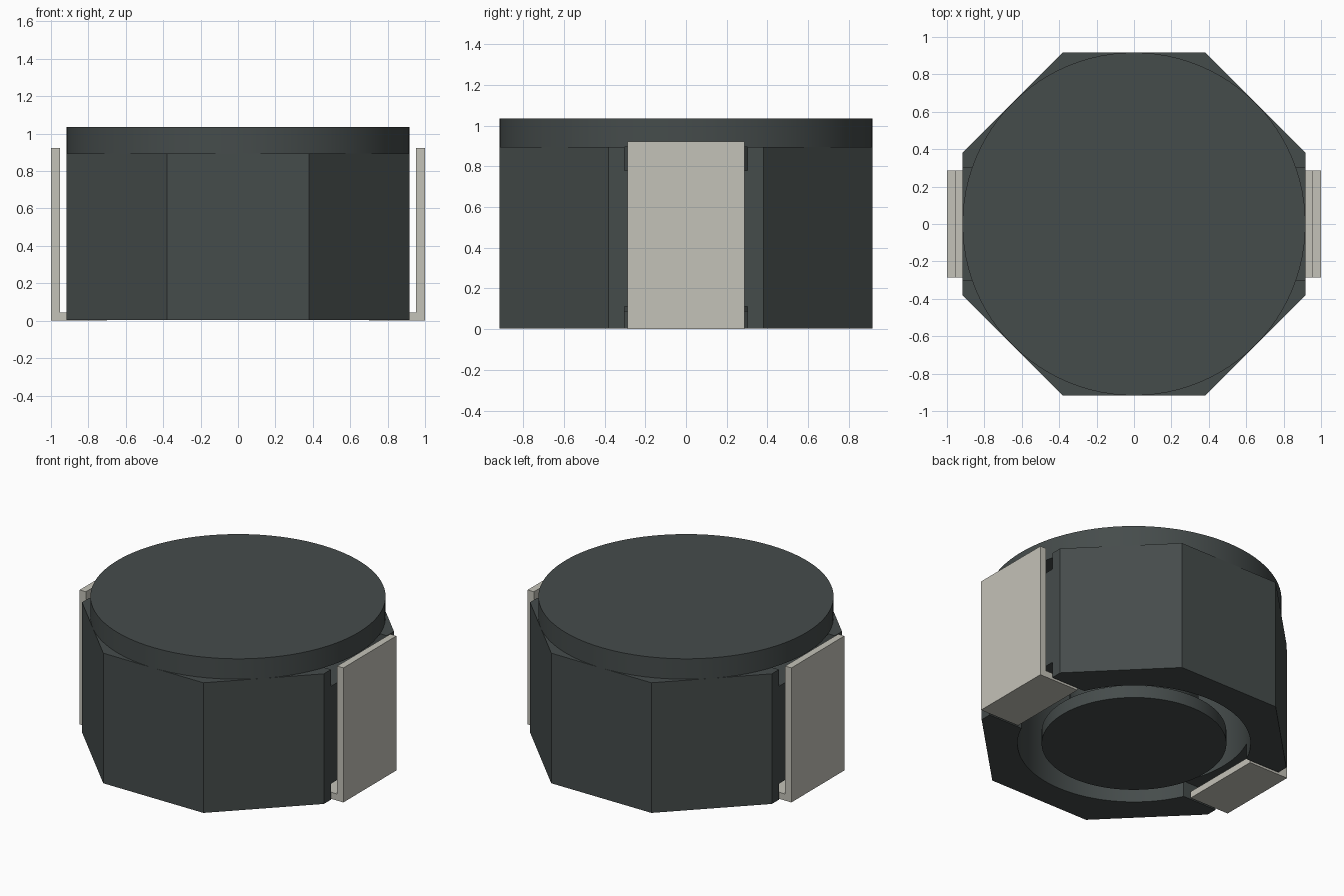
import bpy, bmesh, math

cube = bpy.data.objects.get("Cube")
if cube:
    bpy.data.objects.remove(cube, do_unlink=True)

APOTHEM = 0.917   # octagon half width and top disc radius
SHELL_TOP = 0.895


def material(name, rgb):
    m = bpy.data.materials.new(name)
    m.use_nodes = True
    m.diffuse_color = (*rgb, 1)
    bsdf = next(n for n in m.node_tree.nodes if n.type == 'BSDF_PRINCIPLED')
    bsdf.inputs["Base Color"].default_value = (*rgb, 1)
    return m


ferrite = material("dark ferrite", (0.060, 0.072, 0.071))
metal = material("tinned metal", (0.55, 0.54, 0.48))


def finish(name, bm, mat=None):
    bmesh.ops.recalc_face_normals(bm, faces=bm.faces)
    mesh = bpy.data.meshes.new(name)
    bm.to_mesh(mesh)
    bm.free()
    obj = bpy.data.objects.new(name, mesh)
    bpy.context.collection.objects.link(obj)
    if mat:
        mesh.materials.append(mat)
    return obj


def activate(obj):
    bpy.ops.object.select_all(action='DESELECT')
    obj.select_set(True)
    bpy.context.view_layer.objects.active = obj


def lathe(name, profile, mat, steps=96):
    """Revolve (radius, z) points, starting and ending on the axis."""
    bm = bmesh.new()
    verts = [bm.verts.new((r, 0, z)) for r, z in profile]
    edges = [bm.edges.new(p) for p in zip(verts, verts[1:])]
    bmesh.ops.spin(bm, geom=verts + edges, cent=(0, 0, 0), axis=(0, 0, 1),
                   angle=math.tau, steps=steps, use_duplicate=False)
    bmesh.ops.remove_doubles(bm, verts=bm.verts, dist=1e-5)
    return finish(name, bm, mat)


def prism(name, sides, radius, z0, z1, turn=0.0, mat=None):
    bm = bmesh.new()
    ring = [bm.verts.new((radius * math.cos(turn + i * math.tau / sides),
                          radius * math.sin(turn + i * math.tau / sides), z0))
            for i in range(sides)]
    face = bm.faces.new(ring)
    top = bmesh.ops.extrude_face_region(bm, geom=[face])["geom"]
    for v in top:
        if isinstance(v, bmesh.types.BMVert):
            v.co.z = z1
    return finish(name, bm, mat)


def box(name, lo, hi):
    bm = bmesh.new()
    bmesh.ops.create_cube(bm, size=1)
    for v in bm.verts:
        v.co = [(a + b) / 2 + c * (b - a) for a, b, c in zip(lo, hi, v.co)]
    return finish(name, bm)


def cut(obj, cutter):
    mod = obj.modifiers.new("cut", 'BOOLEAN')
    mod.operation, mod.solver, mod.object = 'DIFFERENCE', 'EXACT', cutter
    activate(obj)
    bpy.ops.object.modifier_apply(modifier=mod.name)
    bpy.data.objects.remove(cutter, do_unlink=True)


# Octagonal shell with a round bore and shallow channels at top and bottom
shell = prism("octagonal_shell", 8, APOTHEM / math.cos(math.pi / 8),
              0.003, SHELL_TOP, math.pi / 8, ferrite)
cut(shell, prism("bore_cutter", 96, 0.724, -0.1, 1.0))
cut(shell, box("top_channel_cutter", (-1.1, -0.303, 0.78), (1.1, 0.303, 1.0)))
cut(shell, box("bottom_channel_cutter", (-1.1, -0.303, -0.1), (1.1, 0.303, 0.112)))

# Drum core: lower flange, narrow post and wide top disc
drum = lathe("drum_core", [(0, 0.003), (0.574, 0.003), (0.574, 0.09), (0.40, 0.09),
                           (0.40, SHELL_TOP), (APOTHEM, SHELL_TOP),
                           (APOTHEM, 1.035), (0, 1.035)], ferrite)

# L-shaped terminals: upright plate with a foot tucked under the shell
for name, side in (("left_terminal", 1), ("right_terminal", -1)):
    profile = [(0.70, 0), (1.0, 0), (1.0, 0.922), (0.953, 0.922),
               (0.953, 0.045), (0.70, 0.045)]
    bm = bmesh.new()
    face = bm.faces.new([bm.verts.new((side * x, -0.287, z)) for x, z in profile])
    ext = bmesh.ops.extrude_face_region(bm, geom=[face])["geom"]
    bmesh.ops.translate(bm, vec=(0, 0.574, 0),
                        verts=[v for v in ext if isinstance(v, bmesh.types.BMVert)])
    finish(name, bm, metal)

for obj in (shell, drum):
    activate(obj)
    bpy.ops.object.shade_smooth_by_angle(angle=math.radians(30))
